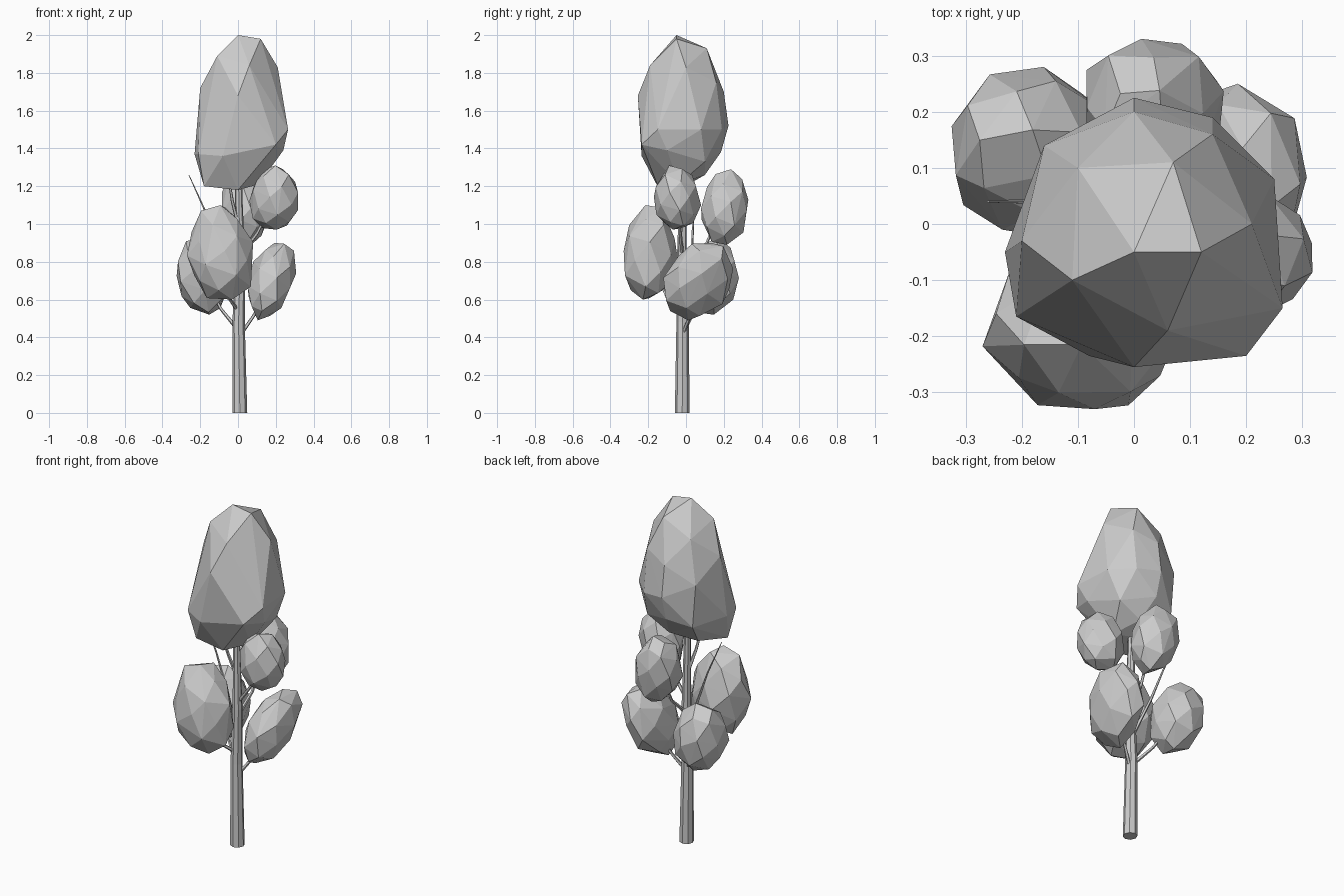
import bpy, bmesh, math, random
from mathutils import Vector

if "Cube" in bpy.data.objects:
    bpy.data.objects.remove(bpy.data.objects["Cube"])


def make_object(name, bm):
    bmesh.ops.recalc_face_normals(bm, faces=bm.faces)
    mesh = bpy.data.meshes.new(name)
    bm.to_mesh(mesh)
    bm.free()
    bpy.context.collection.objects.link(bpy.data.objects.new(name, mesh))


def tube(name, points, r0, r1, sides):
    """Tapered limb made of joined rings along a path."""
    pts = [Vector(p) for p in points]
    bm = bmesh.new()
    prev = None
    for i, p in enumerate(pts):
        d = pts[min(i + 1, len(pts) - 1)] - pts[max(i - 1, 0)]
        if i == 0 and r0 > 0.03:
            d = Vector((0, 0, 1))
        rot = Vector((0, 0, 1)).rotation_difference(d)
        r = r0 + (r1 - r0) * i / (len(pts) - 1)
        ring = bmesh.ops.create_circle(bm, segments=sides, radius=r)["verts"]
        for v in ring:
            v.co = p + rot @ v.co
        if prev:
            for k in range(sides):
                n = (k + 1) % sides
                bm.faces.new((prev[k], prev[n], ring[n], ring[k]))
        else:
            bm.faces.new(ring)
        prev = ring
    bm.faces.new(prev)
    make_object(name, bm)


def hull(name, points):
    """Faceted solid wrapped around points."""
    bm = bmesh.new()
    for p in points:
        bm.verts.new(p)
    res = bmesh.ops.convex_hull(bm, input=bm.verts)
    loose = [v for v in bm.verts if not v.link_faces]
    bmesh.ops.delete(bm, geom=loose, context="VERTS")
    make_object(name, bm)


def foliage(name, lo, hi, taper=0.0, lean=(0, 0), seed=0, count=30, jitter=0.06):
    """Coarse leaf clump: evenly spread sphere points, tapered, leaning, fitted into a box."""
    rng = random.Random(seed)
    pts = []
    for i in range(count):
        z = 1 - (2 * i + 1) / count
        a = i * math.pi * (3 - math.sqrt(5)) + seed
        r = math.sqrt(1 - z * z) * (1 - taper * z)
        p = Vector((r * math.cos(a) + lean[0] * z, r * math.sin(a) + lean[1] * z, z))
        pts.append(p + Vector([rng.uniform(-jitter, jitter) for _ in range(3)]))
    for a in range(3):
        mn, mx = min(p[a] for p in pts), max(p[a] for p in pts)
        for p in pts:
            p[a] = lo[a] + (p[a] - mn) / (mx - mn) * (hi[a] - lo[a])
    hull(name, pts)


# trunk
tube("trunk", [(0.01, -0.02, 0), (0.003, -0.018, 0.48), (0.012, -0.022, 0.8),
               (0.005, -0.018, 1.1), (0, -0.02, 1.45)], 0.039, 0.014, 8)

# crown: blunt top, widest low down
hull("crown", [
    (0, -.05, 2.0), (.12, -.05, 1.98), (.07, .11, 1.93),
    (.06, -.19, 1.84), (-.11, -.1, 1.89), (-.1, .1, 1.84), (.21, 0, 1.83), (.14, .16, 1.75),
    (0, -.255, 1.68), (-.2, -.03, 1.72), (0, .2, 1.7), (-.16, .14, 1.6),
    (.265, -.15, 1.5), (.2, -.235, 1.42), (.25, .08, 1.5), (0, .225, 1.52), (.14, .19, 1.5),
    (-.21, -.165, 1.37), (-.23, -.05, 1.37), (.24, -.1, 1.39), (-.08, -.235, 1.36),
    (0, .185, 1.38), (-.14, .14, 1.35), (.18, .1, 1.33),
    (-.18, -.13, 1.2), (0, -.14, 1.18), (.11, -.04, 1.21), (-.1, .03, 1.22), (.04, .1, 1.26)])

# lower leaf clumps
foliage("front_left_clump", (-0.27, -0.33, 0.60), (0.08, -0.04, 1.10), 0.1, (-0.1, 0.03), 5)
foliage("back_left_clump", (-0.325, -0.02, 0.52), (-0.05, 0.28, 0.93), 0.0, (-0.12, 0.1), 7)
foliage("right_lower_clump", (0.05, -0.12, 0.49), (0.308, 0.25, 0.90), 0.0, (0.4, 0.3), 9)
foliage("right_upper_clump", (0.06, -0.17, 0.97), (0.318, 0.08, 1.31), 0.0, (0.05, -0.1), 11)
foliage("back_clump", (-0.085, 0.08, 0.89), (0.16, 0.33, 1.29), 0.05, (-0.1, 0.12), 13)

# branches: base on trunk, elbow, tip inside or past a clump
branches = {
    "branch_front_left": [(0, -0.02, 0.54), (-0.05, -0.1, 0.61), (-0.09, -0.16, 0.75)],
    "branch_back_left": [(0, -0.01, 0.44), (-0.09, 0.05, 0.55), (-0.17, 0.11, 0.7)],
    "branch_right_lower": [(0.01, -0.02, 0.41), (0.08, 0.02, 0.51), (0.16, 0.06, 0.65)],
    "branch_right_upper": [(0.01, -0.02, 0.83), (0.1, -0.03, 0.95), (0.18, -0.04, 1.1)],
    "branch_back": [(0.01, -0.02, 0.75), (0.03, 0.09, 0.86), (0.04, 0.18, 1.05)],
    "twig_left": [(0, -0.01, 0.62), (-0.09, 0.03, 0.85), (-0.17, 0.04, 1.06), (-0.26, 0.04, 1.26)],
    "twig_crown": [(0, -0.02, 1.0), (-0.03, -0.05, 1.12), (-0.05, -0.08, 1.25)],
}
for name, path in branches.items():
    tube(name, path, 0.011, 0.002 if name == "twig_left" else 0.006, 5)
